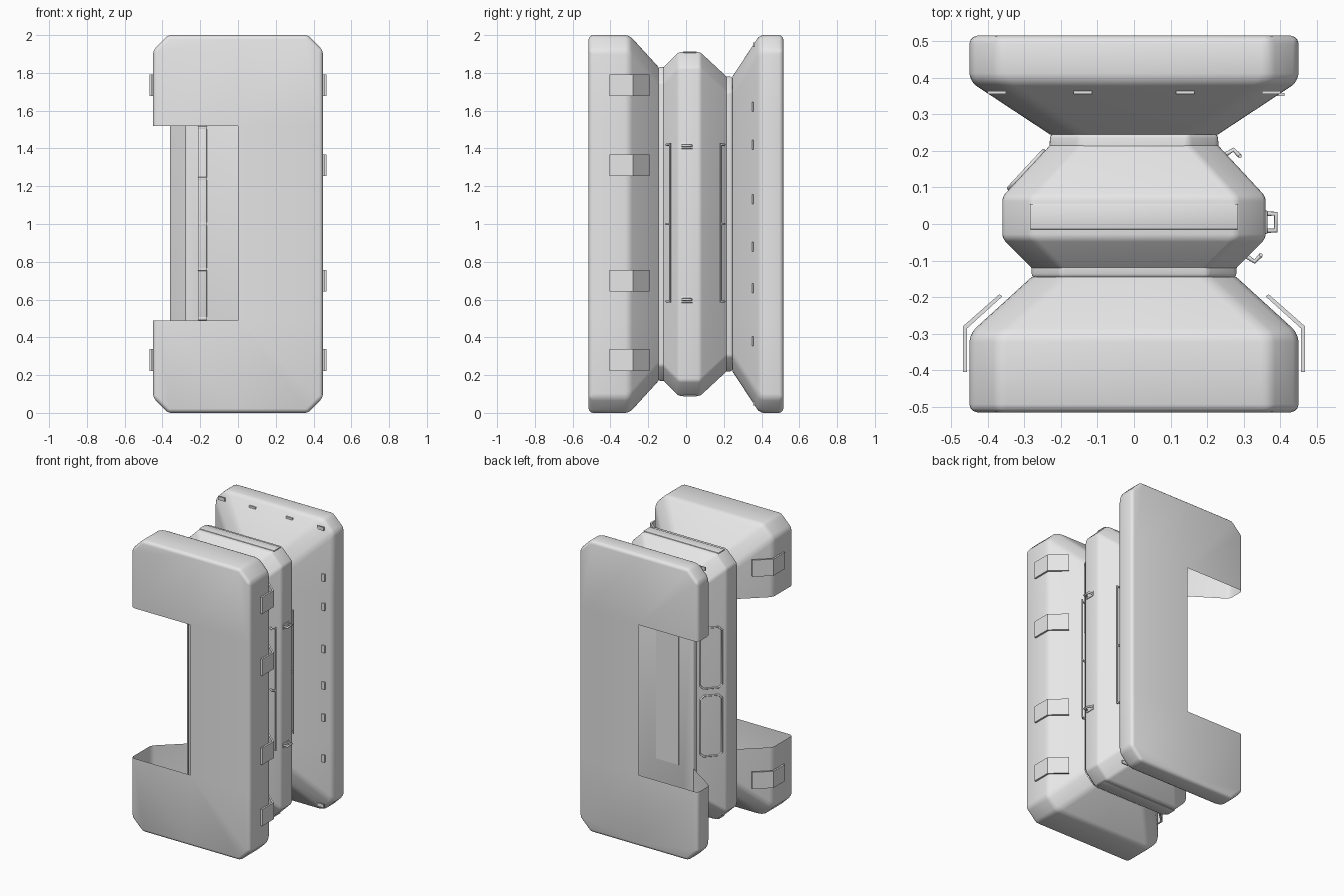
import bpy, bmesh, math
from mathutils import Vector

cube = bpy.data.objects.get("Cube")
if cube:
    bpy.data.objects.remove(cube, do_unlink=True)

grey = bpy.data.materials.new("plain_grey")
grey.use_nodes = True
grey.diffuse_color = (0.8, 0.8, 0.8, 1)
grey.node_tree.nodes["Principled BSDF"].inputs["Base Color"].default_value = (0.8, 0.8, 0.8, 1)

NOTCH_LOW, NOTCH_HIGH = 0.49, 1.52


def finish(bm, name, smooth=True):
    mesh = bpy.data.meshes.new(name)
    bm.to_mesh(mesh)
    bm.free()
    mesh.materials.append(grey)
    ob = bpy.data.objects.new(name, mesh)
    bpy.context.collection.objects.link(ob)
    if smooth:
        bpy.ops.object.select_all(action='DESELECT')
        ob.select_set(True)
        bpy.context.view_layer.objects.active = ob
        bpy.ops.object.shade_smooth_by_angle(angle=math.radians(32))
    return ob


def octagon(bm, y, half, cut=0.08):
    """Chamfered tall rectangle; every section is a uniform offset of the others."""
    tall = half + 0.55
    pts = [(half, tall - cut), (half - cut, tall)]
    pts += [(-x, z) for x, z in reversed(pts)]
    pts += [(x, -z) for x, z in reversed(pts)]
    return [bm.verts.new((x, y, z + 1)) for x, z in pts]


def loft(name, sections, bevel, neck=None):
    bm = bmesh.new()
    rings = [octagon(bm, y, h) for y, h in sections]
    for a, b in zip(rings, rings[1:]):
        for i in range(8):
            j = (i + 1) % 8
            bm.faces.new((a[i], a[j], b[j], b[i]))
    bm.faces.new(rings[0])
    bm.faces.new(rings[-1])
    bmesh.ops.recalc_face_normals(bm, faces=bm.faces)
    edges = [e for e in bm.edges if e.is_convex and e.calc_face_angle() > 0.3
             and not (neck and all(abs(v.co.y - neck) < 0.001 for v in e.verts))]
    bmesh.ops.bevel(bm, geom=edges, offset=bevel, segments=3, profile=0.5,
                    affect='EDGES', clamp_overlap=True)
    if neck:
        # Hollow shell, open at the neck and cut away on one side
        for co, no in (((0, 0, NOTCH_LOW), (0, 0, 1)), ((0, 0, NOTCH_HIGH), (0, 0, 1)),
                       ((0, 0, 0), (1, 0, 0))):
            bmesh.ops.bisect_plane(bm, geom=bm.verts[:] + bm.edges[:] + bm.faces[:],
                                   plane_co=co, plane_no=no)
        gone = []
        for f in bm.faces:
            c = f.calc_center_median()
            if (c.x < 0 and NOTCH_LOW < c.z < NOTCH_HIGH) or \
                    all(abs(v.co.y - neck) < 0.002 for v in f.verts):
                gone.append(f)
        bmesh.ops.delete(bm, geom=gone, context='FACES')
    return finish(bm, name)


# Two outer shells and the core between them
loft("front_shell", [(-0.515, 0.45), (-0.30, 0.45), (-0.145, 0.28)], 0.022, -0.145)
loft("back_shell", [(0.245, 0.23), (0.39, 0.45), (0.515, 0.45)], 0.022, 0.245)
loft("core", [(-0.148, 0.28), (-0.12, 0.28), (-0.04, 0.36), (0.075, 0.36),
              (0.215, 0.23), (0.247, 0.23)], 0.012)


def box(name, lo, hi, bevel=0.0):
    bm = bmesh.new()
    bmesh.ops.create_cube(bm, size=1)
    lo, hi = Vector(lo), Vector(hi)
    for v in bm.verts:
        v.co = (lo + hi) / 2 + v.co * (hi - lo)
    if bevel:
        bmesh.ops.bevel(bm, geom=bm.edges[:], offset=bevel, segments=2,
                        profile=0.5, affect='EDGES')
    return finish(bm, name)


def rod(name, pts, radius, closed=False):
    cu = bpy.data.curves.new(name, 'CURVE')
    cu.dimensions = '3D'
    cu.bevel_depth = radius
    cu.bevel_resolution = 2
    cu.use_fill_caps = True
    sp = cu.splines.new('POLY')
    sp.points.add(len(pts) - 1)
    for p, co in zip(sp.points, pts):
        p.co = (*co, 1)
    sp.use_cyclic_u = closed
    cu.materials.append(grey)
    ob = bpy.data.objects.new(name, cu)
    bpy.context.collection.objects.link(ob)


# Bent clips wrapping the front shell's edge
def clip(name, side, z):
    path = [(0.36, -0.198), (0.456, -0.285), (0.456, -0.405)]
    outer = [(0.368, -0.192), (0.468, -0.28), (0.468, -0.405)]
    bm = bmesh.new()
    rows = []
    for h in (-0.057, 0.057):
        rows.append([bm.verts.new((side * x, y, z + h)) for x, y in path + outer[::-1]])
    n = len(rows[0])
    for i in range(n):
        j = (i + 1) % n
        bm.faces.new((rows[0][i], rows[0][j], rows[1][j], rows[1][i]))
    for r in rows:
        bm.faces.new((r[0], r[1], r[4], r[5]))
        bm.faces.new((r[1], r[2], r[3], r[4]))
    bmesh.ops.recalc_face_normals(bm, faces=bm.faces)
    finish(bm, name)


for i, z in enumerate((0.28, 0.70, 1.31, 1.735)):
    clip(f"left_clip_{i}", 1, z)
    if i in (0, 3):
        clip(f"right_clip_{i}", -1, z)

# Long grab rails on the left, with three standoffs each
for name, base, bend, tip in (("front_rail", (0.31, -0.09), (0.33, -0.103), (0.347, -0.085)),
                              ("back_rail", (0.25, 0.19), (0.272, 0.203), (0.29, 0.185))):
    rod(name, [(*tip, 0.585), (*tip, 1.43)], 0.005)
    for z in (0.59, 1.0, 1.42):
        rod(name + "_standoff", [(*base, z), (*bend, z), (*tip, z)], 0.006)

# Small loops on the left face
for z in (0.60, 1.415):
    rod("side_loop", [(0.355, -0.018, z), (0.388, -0.018, z),
                      (0.388, 0.028, z), (0.355, 0.028, z)], 0.007)
    box("loop_base", (0.355, -0.027, z - 0.017), (0.365, 0.037, z + 0.017), 0.003)

# Long narrow panels on the top and bottom of the core
for name, z in (("top_panel", 1.91), ("bottom_panel", 0.09)):
    box(name, (-0.285, -0.015, z - 0.004), (0.285, 0.055, z + 0.004), 0.003)


# Framed windows on the right rear slope of the core
def slope(t, z, lift=0.002):
    return (-0.23 - 0.13 * t - lift * 0.73, 0.215 - 0.14 * t + lift * 0.68, z)


for lo, hi in ((0.56, 0.975), (1.025, 1.44)):
    a, b, r, s = 0.12, 0.85, 0.12, 0.022
    rod("window_frame", [slope(a + r, lo), slope(b - r, lo), slope(b, lo + s), slope(b, hi - s),
                         slope(b - r, hi), slope(a + r, hi), slope(a, hi - s),
                         slope(a, lo + s)], 0.006, True)

# Strip with cross bars on the front wall inside the notch
box("notch_strip", (-0.21, -0.156, NOTCH_LOW), (-0.165, -0.146, NOTCH_HIGH), 0.002)
for z in (0.50, 0.76, 1.0, 1.24, 1.51):
    box("strip_bar", (-0.212, -0.16, z - 0.008), (-0.163, -0.15, z + 0.008), 0.002)
box("notch_back_plate", (-0.12, 0.246, NOTCH_LOW), (0.05, 0.251, NOTCH_HIGH))

# Small tabs around the back shell's inner slope
for z in (0.38, 0.66, 0.88, 1.13, 1.42, 1.62):
    box("slope_tab", (0.385, 0.35, z - 0.025), (0.412, 0.358, z + 0.025))
for x in (-0.375, -0.14, 0.14, 0.375):
    for z in (0.05, 1.95):
        box("slope_tab", (x - 0.025, 0.356, z - 0.012), (x + 0.025, 0.364, z + 0.012))
